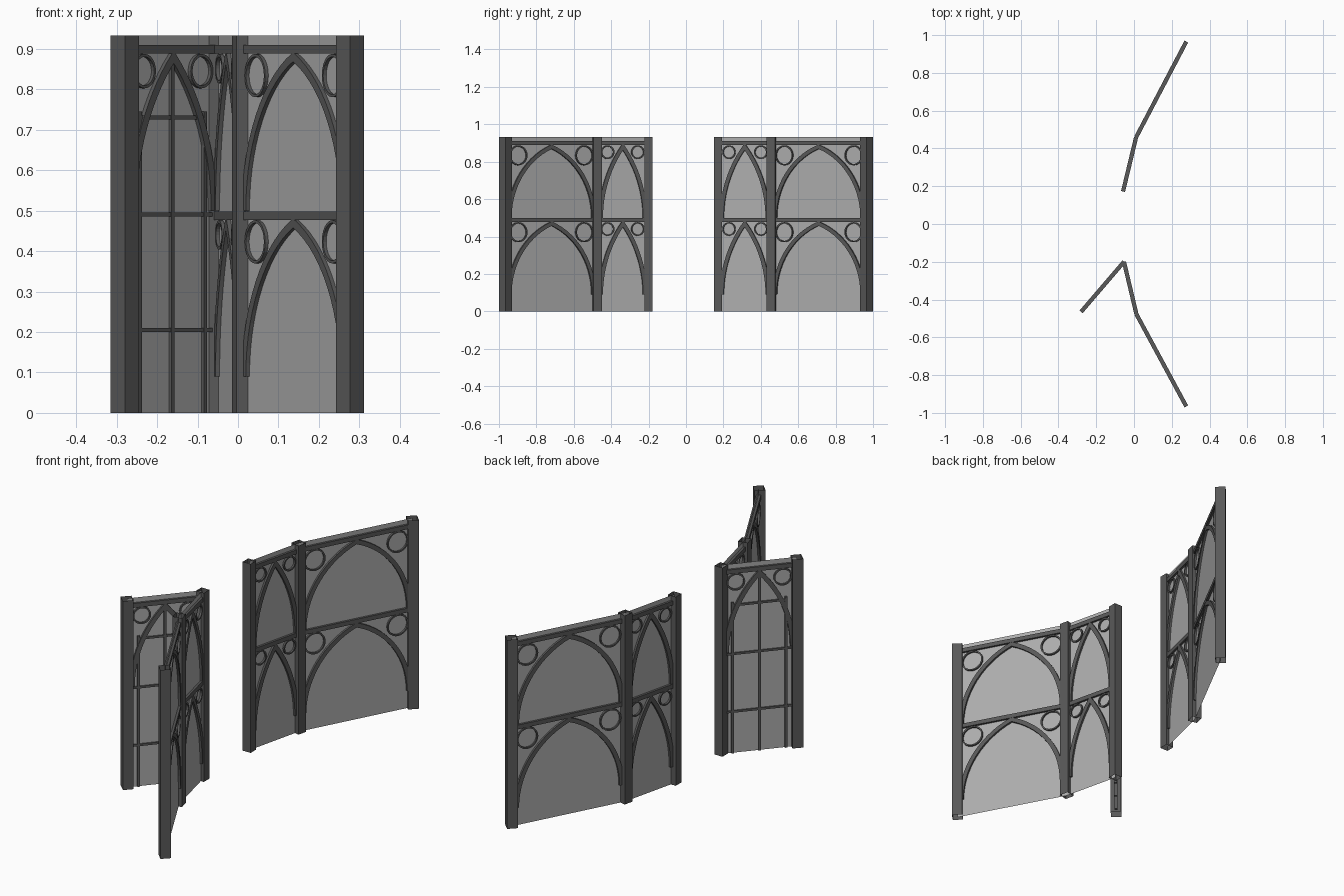
import bpy, bmesh
from math import sin, cos, pi, atan2, hypot, sqrt, radians
from mathutils import Vector

if "Cube" in bpy.data.objects:
    bpy.data.objects.remove(bpy.data.objects["Cube"])

H = 0.933          # wall height
DEPTH = 0.022      # tracery depth


def material(name, v):
    m = bpy.data.materials.new(name)
    m.diffuse_color = (v, v, v, 1)
    m.use_nodes = True
    m.node_tree.nodes["Principled BSDF"].inputs["Base Color"].default_value = m.diffuse_color
    return m


IRON = material("dark_frame", 0.10)
PANE = material("pane_grey", 0.42)


def make_object(name, bm, mat, loc=(0, 0, 0), rot=0):
    me = bpy.data.meshes.new(name)
    bm.to_mesh(me)
    bm.free()
    ob = bpy.data.objects.new(name, me)
    ob.location = loc
    ob.rotation_euler.z = rot
    me.materials.append(mat)
    bpy.context.collection.objects.link(ob)
    return ob


def band(bm, path, width, depth=DEPTH, closed=False):
    """Rectangular bar swept along a path in the local x-z plane, mitred."""
    pts = [Vector(p) for p in path]
    n = len(pts)
    rings = []
    for i, p in enumerate(pts):
        a = pts[(i - 1) % n] if closed or i > 0 else None
        b = pts[(i + 1) % n] if closed or i < n - 1 else None
        d1 = (p - a).normalized() if a is not None else (b - p).normalized()
        d2 = (b - p).normalized() if b is not None else d1
        t = (d1 + d2).normalized()
        nrm = Vector((-t.y, t.x)) * (width / 2 / max(0.4, t.dot(d1)))
        rings.append([bm.verts.new((q.x, y, q.y)) for q, y in (
            (p + nrm, -depth / 2), (p - nrm, -depth / 2),
            (p - nrm, depth / 2), (p + nrm, depth / 2))])
    for i in range(n if closed else n - 1):
        r, s = rings[i], rings[(i + 1) % n]
        for k in range(4):
            bm.faces.new((r[k], r[(k + 1) % 4], s[(k + 1) % 4], s[k]))
    if not closed:
        bm.faces.new(rings[0][::-1])
        bm.faces.new(rings[-1])


def arch_path(length, spring, apex, steps=14):
    """Two-centred pointed arch between the posts."""
    h = length / 2 - 0.022
    rise = apex - spring
    r = (h * h + rise * rise) / (2 * h)
    end = atan2(rise, r - h)
    left = [(0.022 + r - r * cos(end * i / steps), spring + r * sin(end * i / steps))
            for i in range(steps + 1)]
    return left + [(length - x, z) for x, z in reversed(left[:-1])]


def circle_path(cx, cz, r, n=24):
    return [(cx + r * cos(2 * pi * i / n), cz + r * sin(2 * pi * i / n)) for i in range(n)]


def panel(name, p, q, tiers, ring, window=False):
    length = hypot(q[0] - p[0], q[1] - p[1])
    rot = atan2(q[1] - p[1], q[0] - p[0])
    loc = (p[0], p[1], 0)

    # pane sheet
    bm = bmesh.new()
    bm.faces.new([bm.verts.new(c) for c in
                  ((0, 0, 0), (length, 0, 0), (length, 0, H), (0, 0, H))])
    make_object(name + "_pane", bm, PANE, loc, rot)

    # rails, arches and spandrel rings
    bm = bmesh.new()
    for spring, rail in tiers:
        band(bm, [(0, rail), (length, rail)], 0.021)
        band(bm, arch_path(length, spring, rail - 0.019), 0.021, DEPTH * 0.95)
        for cx in (0.024 + ring, length - 0.024 - ring):
            band(bm, circle_path(cx, rail - 0.012 - ring, ring - 0.003),
                 0.007, DEPTH * 0.8, True)
    make_object(name + "_tracery", bm, IRON, loc, rot)

    # window glazing bars
    if window:
        bm = bmesh.new()
        mid = length / 2
        for du, top in ((-0.123, 0.745), (0, 0.875), (0.123, 0.745)):
            band(bm, [(mid + du, 0), (mid + du, top)], 0.012, DEPTH * 0.7)
        for z, e in ((0.205, 0.02), (0.49, 0.02), (0.73, 0.045)):
            band(bm, [(e, z), (length - e, z)], 0.010, DEPTH * 0.6)
        make_object(name + "_glazing_bars", bm, IRON, loc, rot)


def post(name, x, y, size, deg):
    """Square open-ended tube."""
    bm = bmesh.new()
    h = size / 2
    cs = ((-h, -h), (h, -h), (h, h), (-h, h))
    lo = [bm.verts.new((a, b, 0)) for a, b in cs]
    hi = [bm.verts.new((a, b, H)) for a, b in cs]
    for k in range(4):
        j = (k + 1) % 4
        bm.faces.new((lo[k], lo[j], hi[j], hi[k]))
    make_object(name, bm, IRON, (x, y, 0), radians(deg))


TWO = [(0.09, 0.488), (0.50, 0.899)]
ONE = [(0.50, 0.899)]

# corner points of the two wall runs
front_inner, front_mid, front_end = (-0.053, -0.20), (0.013, -0.478), (0.277, -0.966)
back_inner, back_mid, back_end = (-0.058, 0.172), (0.011, 0.459), (0.277, 0.966)
window_end = (-0.280, -0.465)

panel("front_wide_wall", front_mid, front_end, TWO, 0.053)
panel("front_narrow_wall", front_inner, front_mid, TWO, 0.036)
panel("back_narrow_wall", back_inner, back_mid, TWO, 0.036)
panel("back_wide_wall", back_mid, back_end, TWO, 0.053)
panel("window_wall", window_end, front_inner, ONE, 0.042, True)

# posts at every corner
for name, c, size, deg in (
        ("front_inner_post", front_inner, 0.043, 0),
        ("front_mid_post", front_mid, 0.046, 13),
        ("front_end_post", front_end, 0.049, 45),
        ("back_inner_post", back_inner, 0.043, 0),
        ("back_mid_post", back_mid, 0.046, -13),
        ("back_end_post", back_end, 0.049, 45),
        ("window_end_post", window_end, 0.049, 47)):
    post(name, c[0], c[1], size, deg)
